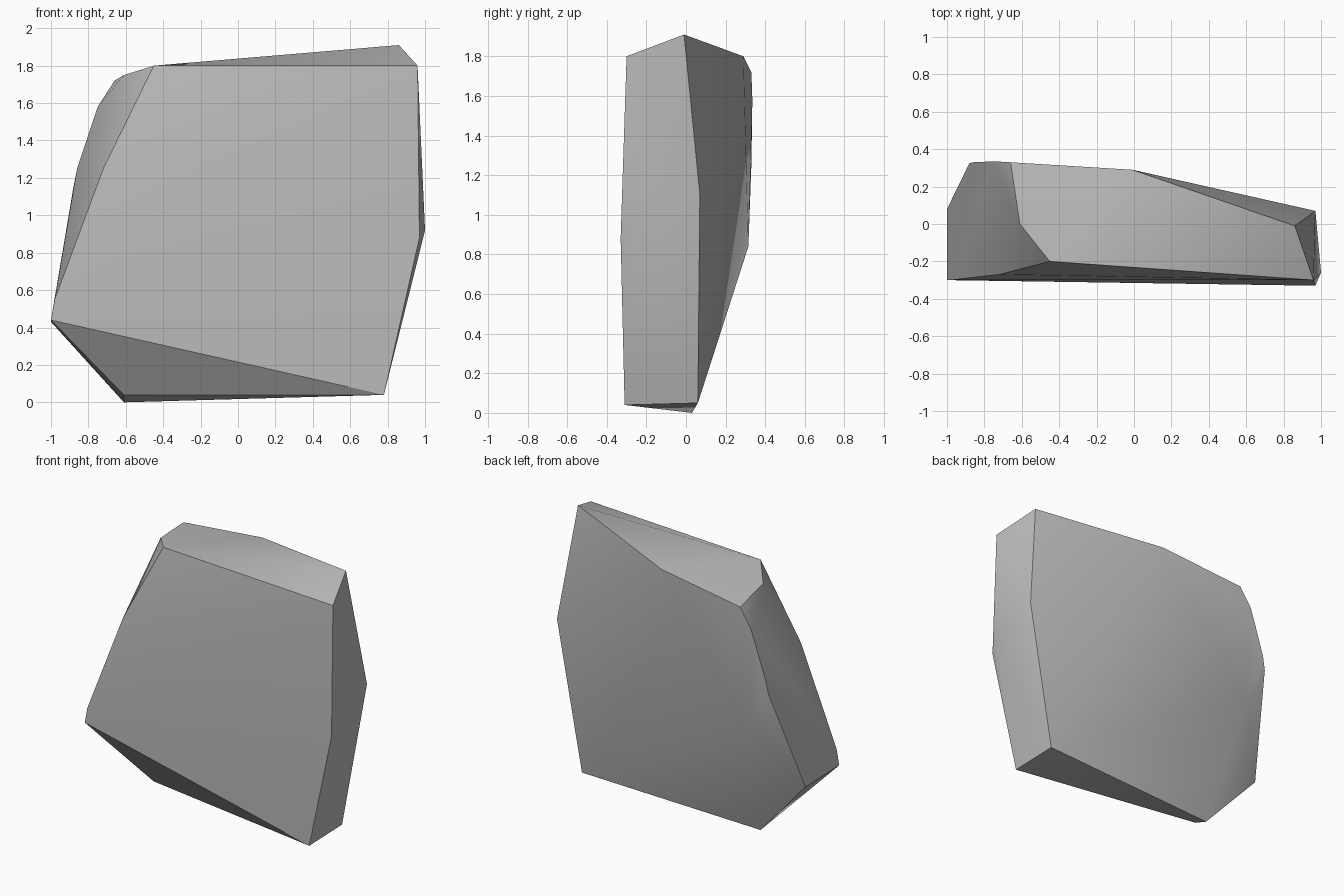
import bpy
import bmesh
import math

cube = bpy.data.objects.get("Cube")
if cube:
    bpy.data.objects.remove(cube, do_unlink=True)

# Single stone colour
stone = bpy.data.materials.new("grey_stone")
stone.use_nodes = True
colour = (0.5, 0.5, 0.5, 1.0)
stone.diffuse_color = colour
stone.node_tree.nodes["Principled BSDF"].inputs["Base Color"].default_value = colour

# Corners of the broad front face
front_corners = [
    (-1, -.3, .44), (-.98, -.3, .55), (-.72, -.27, 1.25), (-.45, -.2, 1.8),
    (.96, -.3, 1.8), (.97, -.33, .88), (.78, -.31, .04),
]
# Corners along the sloping crown
crown_corners = [(.86, -.01, 1.91), (-.01, .29, 1.8), (-.66, .33, 1.72), (-.61, 0, 1.75)]
# Corners of the back and the two narrow ends
back_corners = [
    (-.75, .335, 1.58), (-.86, .33, 1.25), (-.88, .325, 1.15),
    (-1, .08, .43), (-.73, .315, .84),
    (.97, .07, 1.1), (1, -.26, .92),
]
# Corners of the chipped underside
base_corners = [(.78, .06, .05), (-.61, .03, 0), (-.61, -.08, .04)]


def chiselled_stone(name, corners, material):
    """Wrap a set of corners in a closed faceted stone."""
    bm = bmesh.new()
    for corner in corners:
        bm.verts.new(corner)
    bmesh.ops.convex_hull(bm, input=bm.verts)
    loose = [v for v in bm.verts if not v.link_faces]
    bmesh.ops.delete(bm, geom=loose, context='VERTS')
    bmesh.ops.recalc_face_normals(bm, faces=bm.faces)
    mesh = bpy.data.meshes.new(name)
    bm.to_mesh(mesh)
    bm.free()
    mesh.materials.append(material)
    obj = bpy.data.objects.new(name, mesh)
    bpy.context.collection.objects.link(obj)
    return obj


# Faceted slab with crisp chipped edges and soft gradients on its broad faces
slab = chiselled_stone("rock_slab", front_corners + crown_corners + back_corners + base_corners, stone)
bpy.ops.object.select_all(action='DESELECT')
slab.select_set(True)
bpy.context.view_layer.objects.active = slab
bpy.ops.object.shade_smooth_by_angle(angle=math.radians(30))
